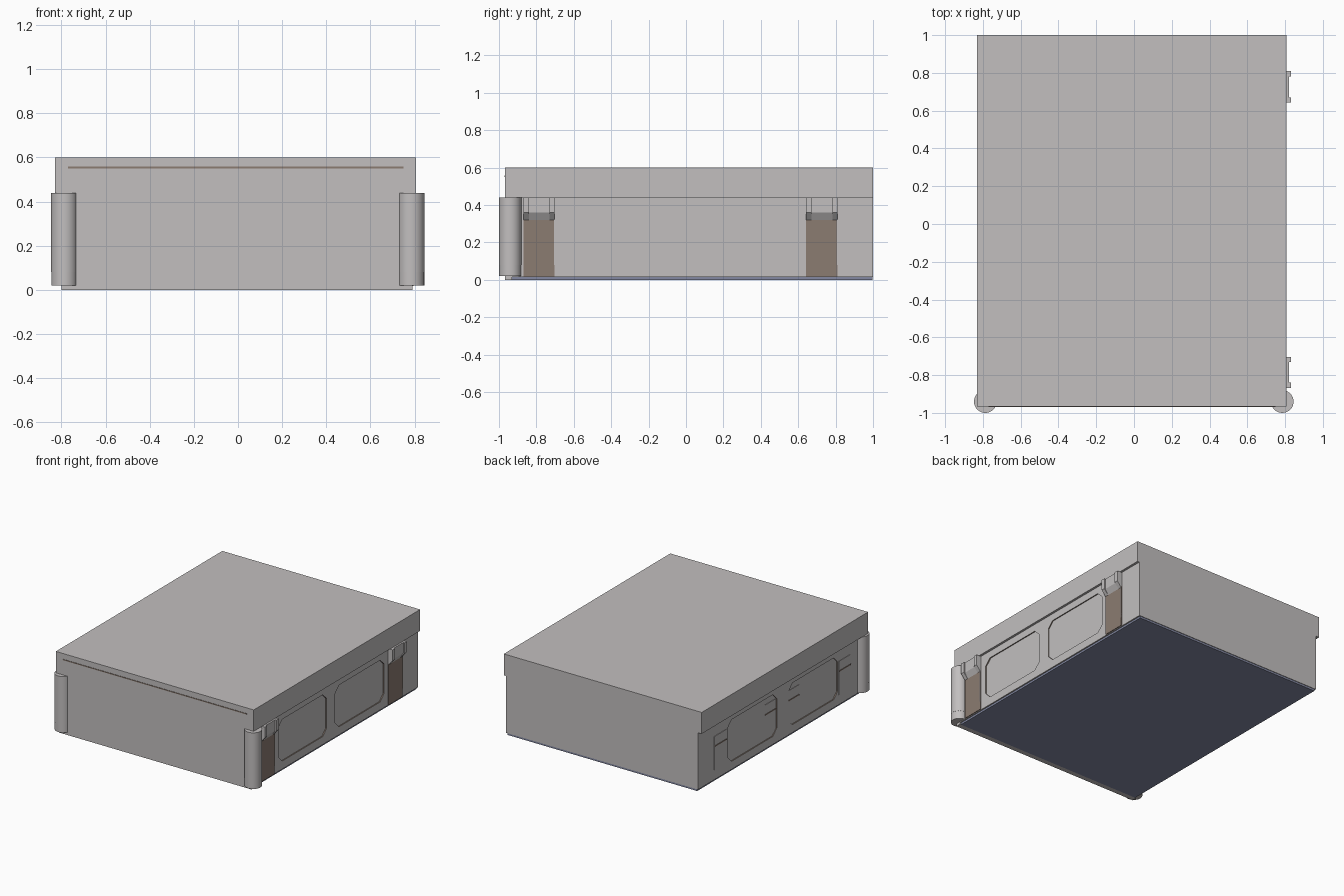
import bpy, bmesh, math

if "Cube" in bpy.data.objects:
    bpy.data.objects.remove(bpy.data.objects["Cube"])


def material(name, rgb):
    m = bpy.data.materials.new(name)
    m.diffuse_color = (*rgb, 1)
    m.use_nodes = True
    m.node_tree.nodes["Principled BSDF"].inputs["Base Color"].default_value = m.diffuse_color
    return m


GREY = material("light grey", (0.54, 0.52, 0.52))
BROWN = material("dull brown", (0.26, 0.20, 0.165))
BLUE = material("slate blue", (0.23, 0.25, 0.36))


def finish(name, bm, mat):
    bmesh.ops.recalc_face_normals(bm, faces=bm.faces)
    me = bpy.data.meshes.new(name)
    bm.to_mesh(me)
    bm.free()
    me.materials.append(mat)
    ob = bpy.data.objects.new(name, me)
    bpy.context.collection.objects.link(ob)
    return ob


def prism(name, pts, axis, a, b, mat):
    """Extrude a profile: axis 'x' takes (y, z) points, axis 'y' takes (x, z)."""
    bm = bmesh.new()
    place = (lambda p, t: (t, p[0], p[1])) if axis == 'x' else (lambda p, t: (p[0], t, p[1]))
    lo = [bm.verts.new(place(p, a)) for p in pts]
    hi = [bm.verts.new(place(p, b)) for p in pts]
    bm.faces.new(lo)
    bm.faces.new(hi)
    for i in range(len(pts)):
        j = (i + 1) % len(pts)
        bm.faces.new((lo[i], lo[j], hi[j], hi[i]))
    return finish(name, bm, mat)


def box(name, x, y, z, mat):
    rect = [(x[0], z[0]), (x[1], z[0]), (x[1], z[1]), (x[0], z[1])]
    return prism(name, rect, 'y', y[0], y[1], mat)


def octagon(y0, y1, z0=0.075, z1=0.387, c=0.046):
    return [(y0 + c, z0), (y1 - c, z0), (y1, z0 + c), (y1, z1 - c),
            (y1 - c, z1), (y0 + c, z1), (y0, z1 - c), (y0, z0 + c)]


LEFT, RIGHT, FRONT, BACK = -0.80, 0.79, -0.967, 1.0

# Lower body with shallow chamfered panels sunk into both long sides
body = box("body", (LEFT, RIGHT), (FRONT, BACK), (0.015, 0.44), GREY)
body.data.materials.append(BROWN)
cuts = [(RIGHT - 0.008, RIGHT + 0.05, octagon(-0.652, -0.08)),
        (RIGHT - 0.008, RIGHT + 0.05, octagon(0.02, 0.598)),
        (LEFT - 0.05, LEFT + 0.008, octagon(-0.65, -0.07)),
        (LEFT - 0.05, LEFT + 0.008, octagon(0.07, 0.65))]
for a, b, pts in cuts:
    cutter = prism("panel_cutter", pts, 'x', a, b, GREY)
    cutter.hide_render = True
    mod = body.modifiers.new("panel", 'BOOLEAN')
    mod.operation = 'DIFFERENCE'
    mod.solver = 'EXACT'
    mod.object = cutter
    bpy.context.view_layer.objects.active = body
    bpy.ops.object.modifier_apply(modifier=mod.name)
    bpy.data.objects.remove(cutter)
# Brown rims on the panel recesses
for p in body.data.polygons:
    inside = FRONT + 0.1 < p.center.y < BACK - 0.1 and 0.05 < p.center.z < 0.42
    p.material_index = 1 if inside and abs(p.normal.x) < 0.5 else 0

# Overhanging lid, front seam, base plate and front sill
box("lid", (-0.83, 0.807), (FRONT, BACK), (0.44, 0.6), GREY)
box("front_seam", (-0.77, 0.75), (FRONT - 0.003, FRONT), (0.551, 0.558), BROWN)
box("base_plate", (LEFT + 0.01, RIGHT - 0.01), (-0.93, BACK - 0.004), (0, 0.015), BLUE)
box("front_sill", (LEFT, RIGHT), (FRONT, -0.93), (0, 0.015), GREY)

# Round columns on the front corners, with a slightly narrower foot
for side, x in (("left", -0.787), ("right", 0.785)):
    for part, r, z0, z1 in (("column", 0.06, 0.08, 0.44), ("column_foot", 0.059, 0.02, 0.08)):
        bm = bmesh.new()
        bmesh.ops.create_cone(bm, cap_ends=True, segments=32, radius1=r, radius2=r, depth=z1 - z0)
        bmesh.ops.translate(bm, vec=(x, -0.94, (z0 + z1) / 2), verts=bm.verts)
        ob = finish(f"{side}_{part}", bm, GREY)
        bpy.ops.object.select_all(action='DESELECT')
        ob.select_set(True)
        bpy.context.view_layer.objects.active = ob
        bpy.ops.object.shade_smooth_by_angle(angle=math.radians(35))

# Right side: brown pilasters under sloped brackets with raised ends
for y0, y1 in ((-0.868, -0.703), (0.642, 0.81)):
    box("pilaster_panel", (RIGHT - 0.01, RIGHT + 0.006), (y0, y1), (0.018, 0.33), BROWN)
    for a, b, x in ((y0, y0 + 0.028, 0.83), (y0 + 0.028, y1 - 0.028, 0.82), (y1 - 0.028, y1, 0.83)):
        prof = [(RIGHT - 0.01, 0.44), (x, 0.44), (x, 0.36), (RIGHT + 0.006, 0.32), (RIGHT - 0.01, 0.32)]
        prism("bracket", prof, 'y', a, b, GREY)
    box("pilaster_edge", (RIGHT, RIGHT + 0.008), (y1 - 0.004, y1), (0.08, 0.33), GREY)

# Left side: narrow upright plates with a small ledge across each
for y0, y1 in ((-0.80, -0.66), (-0.20, -0.07), (0.07, 0.20), (0.66, 0.81)):
    outer = abs(y0 + y1) > 1
    x = LEFT if outer else LEFT + 0.008
    box("side_plate", (x - 0.003, x + 0.005), (y0, y1), (0.09, 0.34), GREY)
    box("side_ledge", (x - 0.006, x + 0.005), (y0, y1), (0.262, 0.27), BROWN)
